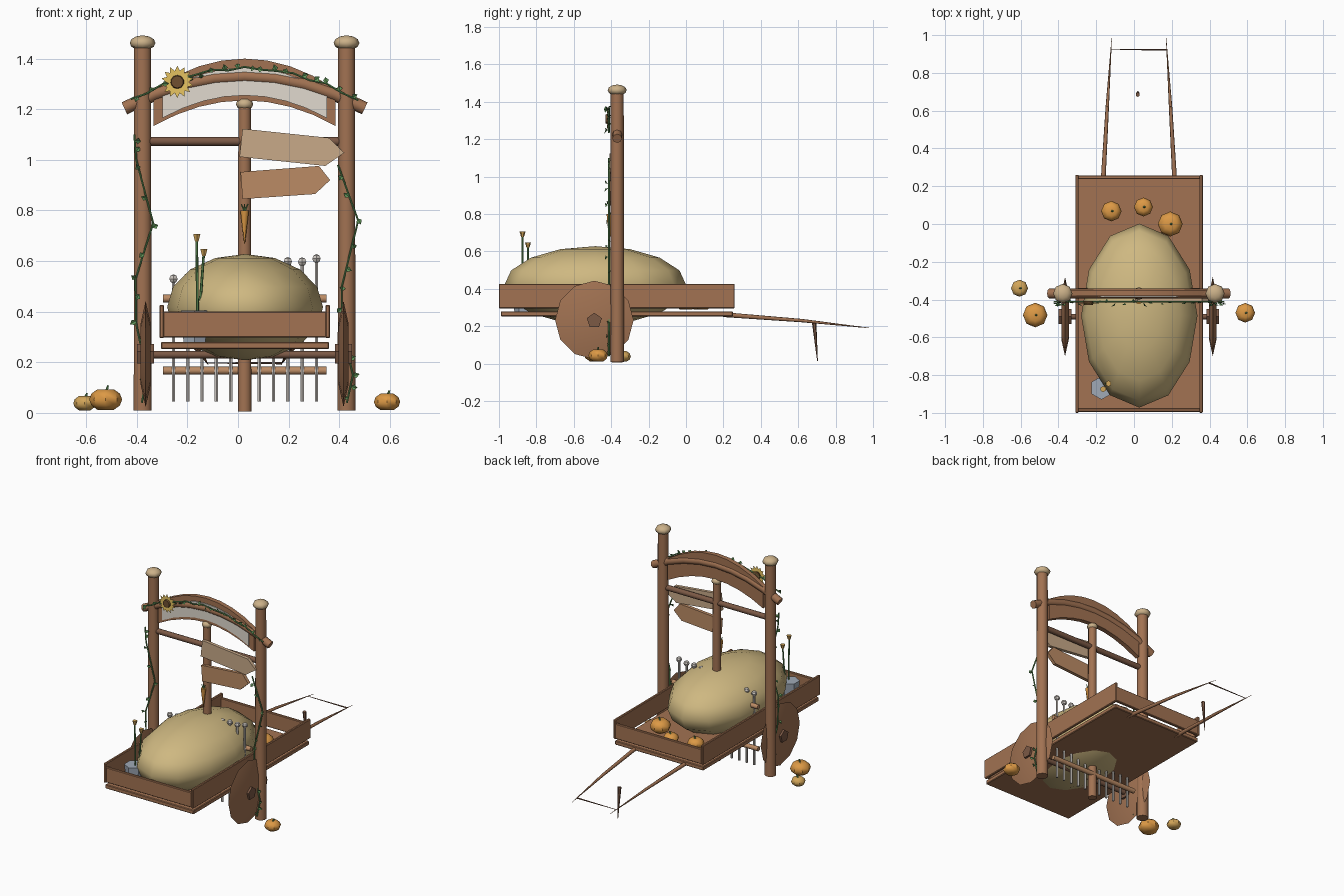
import bpy, bmesh, math, random
from mathutils import Vector, Matrix

if "Cube" in bpy.data.objects:
    bpy.data.objects.remove(bpy.data.objects["Cube"])

random.seed(4)
CX, GY = 0.026, -0.368   # gate centre line and depth


def mat(name, r, g, b):
    m = bpy.data.materials.new(name)
    m.diffuse_color = (r, g, b, 1)
    m.use_nodes = True
    m.node_tree.nodes["Principled BSDF"].inputs["Base Color"].default_value = m.diffuse_color
    return m


WOOD = mat("wood", 0.36, 0.17, 0.085)
DARK = mat("dark_wood", 0.2, 0.1, 0.06)
LIGHT = mat("light_wood", 0.5, 0.26, 0.13)
PALE = mat("pale_wood", 0.58, 0.4, 0.25)
CAP = mat("cap_wood", 0.6, 0.44, 0.25)
HAY = mat("hay", 0.62, 0.48, 0.22)
CREAM = mat("cream", 0.75, 0.7, 0.62)
FENCE = mat("fence_paint", 0.62, 0.58, 0.54)
ORANGE = mat("pumpkin_orange", 0.72, 0.32, 0.06)
GOLD = mat("gourd_gold", 0.65, 0.38, 0.1)
GREEN = mat("leaf_green", 0.12, 0.3, 0.1)
YELLOW = mat("petal_yellow", 0.8, 0.55, 0.12)
BROWN = mat("seed_brown", 0.16, 0.08, 0.03)
STEEL = mat("bucket_steel", 0.35, 0.4, 0.47)


def finish(name, bm, m, angle=50):
    bmesh.ops.recalc_face_normals(bm, faces=bm.faces)
    me = bpy.data.meshes.new(name)
    bm.to_mesh(me)
    bm.free()
    ob = bpy.data.objects.new(name, me)
    bpy.context.collection.objects.link(ob)
    me.materials.append(m)
    if angle:
        bpy.ops.object.select_all(action='DESELECT')
        ob.select_set(True)
        bpy.context.view_layer.objects.active = ob
        bpy.ops.object.shade_smooth_by_angle(angle=math.radians(angle))
    return ob


def rod(name, p, q, r1, r2, m, n=10):
    p, q = Vector(p), Vector(q)
    d = q - p
    M = Matrix.Translation((p + q) / 2) @ d.to_track_quat('Z', 'Y').to_matrix().to_4x4()
    bm = bmesh.new()
    bmesh.ops.create_cone(bm, cap_ends=True, segments=n, radius1=r1, radius2=r2, depth=d.length, matrix=M)
    return finish(name, bm, m)


def box(name, lo, hi, m, bevel=0.004):
    lo, hi = Vector(lo), Vector(hi)
    bm = bmesh.new()
    bmesh.ops.create_cube(bm, size=1, matrix=Matrix.Translation((lo + hi) / 2) @ Matrix.Diagonal((*(hi - lo), 1)))
    bmesh.ops.bevel(bm, geom=bm.edges[:], offset=bevel, segments=1, affect='EDGES')
    return finish(name, bm, m, 30)


def ball(name, c, s, m, u=8, v=6, angle=50):
    bm = bmesh.new()
    bmesh.ops.create_uvsphere(bm, u_segments=u, v_segments=v, radius=1,
                              matrix=Matrix.Translation(c) @ Matrix.Diagonal((*s, 1)))
    return finish(name, bm, m, angle)


def plate(name, pts, y0, y1, m):
    """Extrude an x-z outline from y0 to y1."""
    bm = bmesh.new()
    f = bm.faces.new([bm.verts.new((x, y0, z)) for x, z in pts])
    ext = bmesh.ops.extrude_face_region(bm, geom=[f])
    bmesh.ops.translate(bm, vec=(0, y1 - y0, 0), verts=[e for e in ext['geom'] if isinstance(e, bmesh.types.BMVert)])
    return finish(name, bm, m, 30)


def tube(name, pts, r, m, res=2):
    cu = bpy.data.curves.new(name, 'CURVE')
    cu.dimensions = '3D'
    cu.bevel_depth, cu.bevel_resolution, cu.use_fill_caps = r, res, True
    sp = cu.splines.new('POLY')
    sp.points.add(len(pts) - 1)
    for k, p in zip(sp.points, pts):
        k.co = (*p, 1)
    ob = bpy.data.objects.new(name, cu)
    bpy.context.collection.objects.link(ob)
    cu.materials.append(m)
    bpy.ops.object.select_all(action='DESELECT')
    ob.select_set(True)
    bpy.context.view_layer.objects.active = ob
    bpy.ops.object.convert(target='MESH')
    bpy.ops.object.shade_smooth_by_angle(angle=math.radians(50))


def leaves(name, pts, count, size):
    """Scatter folded diamond leaves along a path."""
    bm = bmesh.new()
    for i in range(count):
        t = (i + 0.5) / count * (len(pts) - 1)
        k = int(t)
        p = Vector(pts[k]).lerp(Vector(pts[k + 1]), t - k)
        R = Matrix.Rotation(random.uniform(0, 6.28), 4, 'Y') @ Matrix.Rotation(random.uniform(-.9, .9), 4, 'X')
        a, b, c, d = [bm.verts.new(p + Vector((0, -0.006, 0)) + R @ (Vector(v) * size))
                      for v in ((0, 0, 0), (.45, -.25, .5), (0, 0, 1.1), (-.45, -.25, .5))]
        bm.faces.new((a, b, c))
        bm.faces.new((a, c, d))
    finish(name, bm, GREEN, 0)


# Gate posts with domed caps
for side, x in (("left", CX - 0.403), ("right", CX + 0.403)):
    rod(side + "_post", (x, GY, 0.01), (x, GY, 1.455), 0.037, 0.035, WOOD)
    ball(side + "_post_cap", (x, GY, 1.462), (0.051, 0.051, 0.03), CAP)
rod("sign_post", (CX, GY, 0.005), (CX, GY, 1.215), 0.028, 0.026, WOOD)
ball("sign_post_cap", (CX, GY, 1.22), (0.034, 0.034, 0.024), CAP)
rod("gate_crossbar", (CX - 0.4, GY, 1.073), (CX + 0.4, GY, 1.073), 0.018, 0.018, DARK)


# Arched log and curved board
def arc(half, z, k, n=8):
    return [(CX + d, z - k * d * d) for d in (half * (2 * i / n - 1) for i in range(n + 1))]


tube("arch_log", [(x, GY, z) for x, z in arc(0.475, 1.33, 0.56)], 0.026, WOOD)
plate("arch_board", arc(0.36, 1.40, 0.93) + arc(0.36, 1.235, 0.78)[::-1], GY - 0.013, GY + 0.018, WOOD)
plate("arch_panel", arc(0.325, 1.365, 0.93) + arc(0.325, 1.255, 0.85)[::-1], GY - 0.019, GY - 0.01, CREAM)

# Arrow boards and carrot on the sign post
plate("upper_arrow", [(.018, 1.123), (.36, 1.087), (.42, 1.028), (.345, .976), (.006, 1.012)], -0.41, -0.388, PALE)
plate("lower_arrow", [(.01, .952), (.32, .976), (.364, .92), (.305, .865), (.018, .845)], -0.41, -0.388, LIGHT)
rod("carrot", (CX, -0.408, 0.67), (CX, -0.408, 0.80), 0.002, 0.017, ORANGE, 8)
for i in (-1, 0, 1):
    rod("carrot_top", (CX, -0.408, 0.795), (CX + i * 0.014, -0.408, 0.825), 0.004, 0.002, GREEN, 5)

# Cart bed
box("cart_floor", (-0.305, -0.99, 0.252), (0.36, 0.25, 0.28), WOOD)
for x in (-0.302, 0.355):
    box("cart_side", (x - 0.009, -1.0, 0.295), (x + 0.009, 0.26, 0.427), WOOD)
for y in (-0.985, 0.248):
    box("cart_end", (-0.308, y - 0.01, 0.297), (0.362, y + 0.01, 0.40), WOOD)

# Wheels: thin lens discs with hubs, joined by an axle
rod("axle", (-0.37, -0.49, 0.23), (0.42, -0.49, 0.23), 0.015, 0.015, DARK)
for x in (CX - 0.391, CX + 0.391):
    for s in (-1, 1):
        rod("wheel_half", (x, -0.49, 0.233), (x + s * 0.02, -0.49, 0.233), 0.21, 0.12, WOOD, 12)
    rod("wheel_hub", (x - 0.034, -0.49, 0.23), (x + 0.034, -0.49, 0.23), 0.042, 0.042, DARK, 5)

# Pulling shafts, end bar and prop leg
for a, b in ((-0.165, -0.118), (0.217, 0.17)):
    rod("shaft", (a, 0.2, 0.262), ((a + b) / 2, 0.62, 0.23), 0.013, 0.009, WOOD, 8)
    rod("shaft_tip", ((a + b) / 2, 0.62, 0.23), (b, 0.985, 0.19), 0.009, 0.001, WOOD, 8)
rod("shaft_end_bar", (0.173, 0.923, 0.197), (-0.12, 0.923, 0.197), 0.005, 0.002, DARK, 6)
rod("prop_leg", (0.02, 0.685, 0.222), (0.02, 0.703, 0.015), 0.012, 0.002, DARK, 6)

# Hay mound
ball("hay_mound", (0.028, -0.485, 0.418), (0.308, 0.487, 0.21), HAY, 12, 8, 60)

# Picket fence
for i in range(11):
    x = -0.255 + 0.0565 * i
    top = 0.53 + 0.0075 * i + random.uniform(-.008, .008)
    rod("picket", (x, GY, 0.045), (x, GY, top), 0.0075, 0.0075, FENCE, 6)
    ball("picket_head", (x, GY, top + 0.004), (0.019, 0.019, 0.018), FENCE, 6, 4, 20)
for z in (0.167, 0.452):
    rod("fence_rail", (-0.297, GY + 0.012, z), (0.35, GY + 0.012, z), 0.016, 0.016, LIGHT, 8)

# Pumpkins on the ground and in the cart
for x, y, z, r, m in ((-.606, -.34, 0, .045, GOLD), (-.523, -.482, 0, .065, ORANGE), (.589, -.47, 0, .052, ORANGE),
                      (-.12, .068, .278, .054, ORANGE), (.05, .09, .278, .05, ORANGE), (.192, 0, .278, .066, ORANGE)):
    h = r * 0.72
    p = ball("pumpkin", (x, y, z + h + 0.006), (r, r, h), m, 8, 6, 40)
    for v in p.data.vertices:   # dimple the poles
        if (v.co.xy - Vector((x, y))).length < 1e-4:
            v.co.z += 0.25 * h if v.co.z < z + h else -0.25 * h
    rod("pumpkin_stem", (x, y, z + 1.6 * h), (x + 0.01, y, z + 2.1 * h + 0.01), 0.007, 0.004, GREEN, 5)

# Bucket with two cut flowers
rod("bucket", (-0.172, -0.868, 0.28), (-0.172, -0.868, 0.405), 0.05, 0.062, STEEL, 6)
for x, y, z, x0 in ((-.163, -.874, .69, -.16), (-.135, -.845, .632, -.155)):
    rod("flower_stem", (x0, y, 0.36), (x, y, z), 0.006, 0.005, GREEN, 6)
    rod("flower_bud", (x, y, z - 0.012), (x, y, z + 0.016), 0.008, 0.016, GOLD, 6)

# Climbing vines with leaves
VY = -0.412
vines = {"left_vine": [(-.41, 1.1), (-.402, 1.0), (-.335, .75), (-.405, .53), (-.402, .35), (-.36, .15), (-.38, .04)],
         "right_vine": [(.395, .98), (.475, .76), (.41, .5), (.41, .33), (.455, .15), (.43, .04)],
         "arch_vine": [(x, z + 0.006 * math.sin(40 * x)) for x, z in arc(0.45, 1.362, 0.63, 14)]}
for name, pts in vines.items():
    path = [(x, VY, z) for x, z in pts]
    tube(name, path, 0.0045, GREEN, 1)
    leaves(name + "_leaves", path, 18 if name == "arch_vine" else 13, 0.026)

# Sunflower on the arch
bm = bmesh.new()
for i in range(14):
    R = Matrix.Translation((-0.24, -0.418, 1.308)) @ Matrix.Rotation(i * math.tau / 14, 4, 'Y')
    bm.faces.new([bm.verts.new(R @ Vector(v)) for v in
                  ((-.005, 0, .02), (-.011, -.004, .042), (0, 0, .064), (.011, -.004, .042), (.005, 0, .02))])
finish("sunflower_petals", bm, YELLOW, 0)
rod("sunflower_centre", (-0.24, -0.408, 1.308), (-0.24, -0.43, 1.308), 0.03, 0.024, BROWN, 10)
